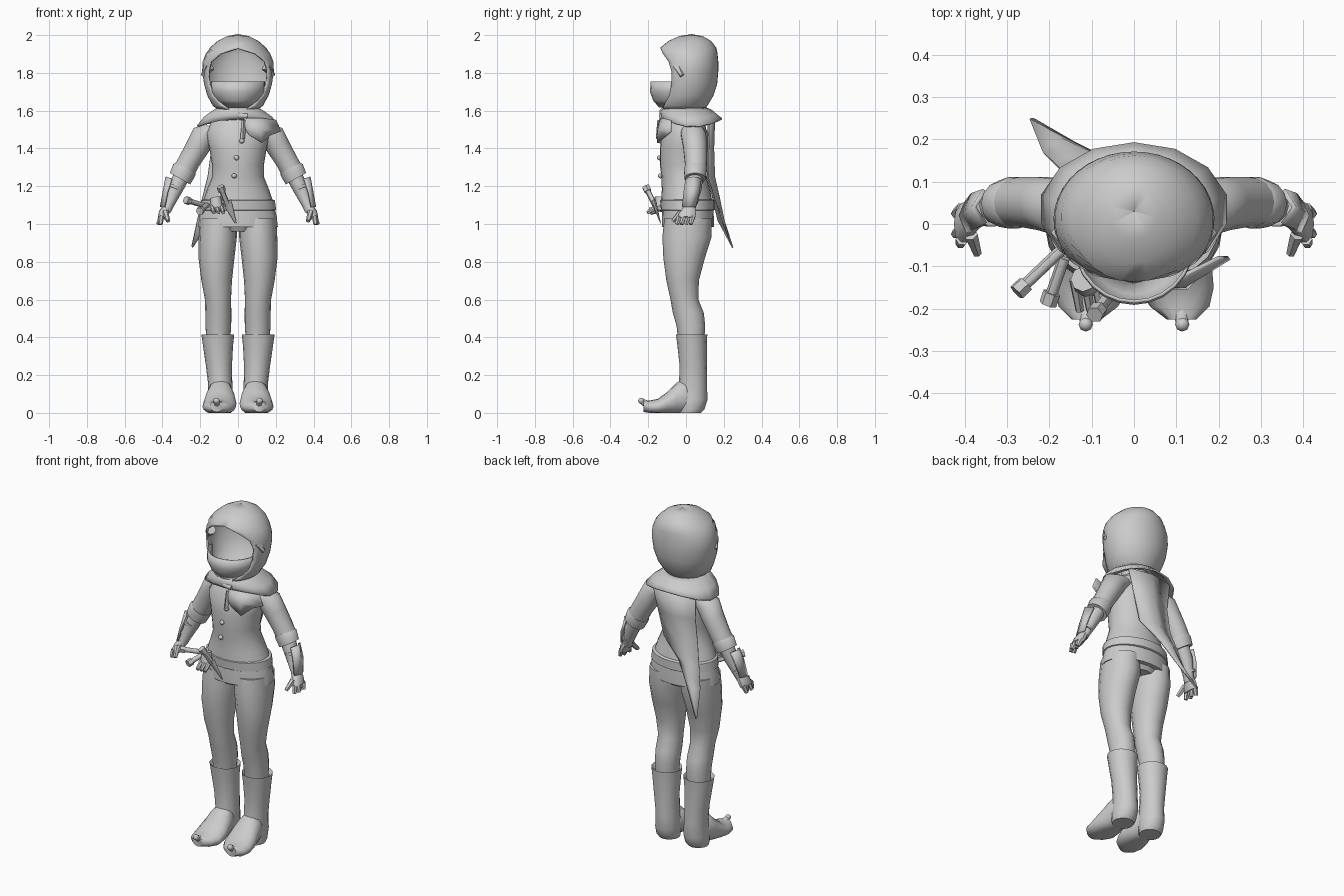
import bpy, bmesh
from math import sin, cos, pi, asin
from mathutils import Vector as V

grey = bpy.data.materials.new("plain_grey")
grey.diffuse_color = (0.6, 0.6, 0.6, 1)
X, Y, Z = V((1, 0, 0)), V((0, 1, 0)), V((0, 0, 1))


def grid(name, rows, closed=False, cap=False, mirror=False, thick=0, angle=45):
    """Skin rows of points into a surface."""
    bm = bmesh.new()
    vs = [[bm.verts.new(p) for p in r] for r in rows]
    n = len(rows[0])
    for a, b in zip(vs, vs[1:]):
        for i in range(n if closed else n - 1):
            j = (i + 1) % n
            bm.faces.new((a[i], a[j], b[j], b[i]))
    if cap:
        bm.faces.new(vs[0])
        bm.faces.new(vs[-1])
    bmesh.ops.remove_doubles(bm, verts=bm.verts, dist=0.0005)
    bmesh.ops.recalc_face_normals(bm, faces=bm.faces)
    me = bpy.data.meshes.new(name)
    bm.to_mesh(me)
    bm.free()
    me.materials.append(grey)
    ob = bpy.data.objects.new(name, me)
    bpy.context.collection.objects.link(ob)
    bpy.ops.object.select_all(action='DESELECT')
    ob.select_set(True)
    bpy.context.view_layer.objects.active = ob
    bpy.ops.object.shade_smooth_by_angle(angle=angle * pi / 180)
    if thick:
        m = ob.modifiers.new("thickness", 'SOLIDIFY')
        m.thickness, m.offset = thick, 0
    if mirror:
        ob.modifiers.new("mirror", 'MIRROR').use_clip = False
    return ob


def loft(name, rings, u=X, v=Y, n=16, floor=None, cap=True, **kw):
    """Elliptical rings (x, y, z, ru, rv) skinned into a limb."""
    rows = []
    for x, y, z, ru, rv in rings:
        r = [V((x, y, z)) + u * ru * cos(2 * pi * i / n) + v * rv * sin(2 * pi * i / n) for i in range(n)]
        if floor is not None:
            for p in r:
                p.z = max(p.z, floor)
        rows.append(r)
    return grid(name, rows, closed=True, cap=cap, **kw)


def rod(name, p, q, r0, r1, n=8, flat=1, **kw):
    p, q = V(p), V(q)
    d = (q - p).normalized()
    u = d.cross(Y).normalized()
    return loft(name, [(*p, r0, r0 * flat), (*q, r1, r1 * flat)], u, d.cross(u), n, **kw)


def ball(name, c, r, **kw):
    rings = [(c[0], c[1], c[2] + r * cos(a * pi / 6), r * sin(a * pi / 6) + 1e-3, r * sin(a * pi / 6) + 1e-3)
             for a in range(7)]
    return loft(name, rings, n=8, **kw)


def arc_shell(name, rows, n, thick):
    """Rows (z, y centre, rx, ry, start angle, end angle), angle 0 facing front."""
    pts = []
    for z, yc, rx, ry, a0, a1 in rows:
        angs = [a0 + (a1 - a0) * i / n for i in range(n + 1)]
        pts.append([(rx * sin(a), yc - ry * cos(a), z) for a in angs])
    return grid(name, pts, thick=thick, angle=60)


# Hood with an open face; the last value is the half width of the opening
hood = [(1.60, -.02, .09, .11, .03), (1.63, -.015, .13, .125, .08), (1.68, 0, .157, .14, .125),
        (1.74, .005, .175, .155, .15), (1.81, .01, .185, .156, .155), (1.86, .01, .182, .156, .14),
        (1.90, .01, .167, .152, .09), (1.93, .012, .145, .145, 0), (1.965, .02, .105, .11, 0),
        (1.99, .027, .055, .06, 0), (2.0, .03, .001, .001, 0)]
arc_shell("hood", [(z, y, rx, ry, asin(w / rx), 2 * pi - asin(w / rx)) for z, y, rx, ry, w in hood], 28, .01)
# Side folds of the hood
rod("hood_fold", (.15, -.045, 1.835), (.186, -.02, 1.785), .03, .012, n=6, mirror=True)
# Cloth mask over the lower face
arc_shell("mask", [(z, -.04, rx, ry, -1.5, 1.5) for z, rx, ry in
                   ((1.755, .14, .143), (1.70, .14, .147), (1.655, .115, .13), (1.62, .07, .10))], 12, .008)
rod("neck", (0, 0, 1.64), (0, 0, 1.5), .07, .08, n=12)

# Shoulder cape, higher at the front and back than over the shoulders
rows = []
for z, cy, rx, ry, lift in ((1.615, -.01, .10, .11, 0), (1.60, .0, .13, .135, 0),
                            (1.565, .015, .18, .15, .008), (1.515, .035, .22, .155, .04)):
    rows.append([(rx * sin(a), cy - ry * cos(a), z + lift * cos(a) ** 2)
                 for a in [2 * pi * i / 14 for i in range(14)]])
grid("shoulder_cape", rows, closed=True, thick=.01)
# Long pointed cape tail drifting to one side
grid("cape_tail", [[(.14, .12, 1.55), (0, .15, 1.55), (-.15, .12, 1.55)],
                   [(.10, .12, 1.40), (-.02, .145, 1.40), (-.14, .11, 1.40)],
                   [(.06, .12, 1.25), (-.05, .15, 1.25), (-.16, .115, 1.25)],
                   [(-.06, .15, 1.15), (-.12, .175, 1.14), (-.185, .14, 1.15)],
                   [(-.14, .19, 1.03), (-.17, .20, 1.02), (-.215, .17, 1.02)],
                   [(-.235, .245, .88), (-.24, .247, .875), (-.245, .245, .88)]], thick=.008)
# Knot and tails on the chest
grid("scarf_tails", [[(.03, -.135, 1.56), (.12, -.12, 1.56), (.20, -.08, 1.55)],
                     [(.04, -.15, 1.50), (.12, -.145, 1.50), (.225, -.08, 1.49)],
                     [(.06, -.15, 1.47), (.125, -.15, 1.43), (.17, -.10, 1.47)]], thick=.01)
rod("scarf_knot", (0, -.125, 1.575), (.05, -.13, 1.57), .018, .014)
rod("scarf_strip", (.03, -.14, 1.55), (.025, -.148, 1.45), .012, .012, n=4)

# Jacket
loft("jacket", [(0, 0, 1.59, .06, .07), (0, 0, 1.545, .14, .095), (0, -.008, 1.48, .168, .122),
                (0, -.012, 1.40, .152, .126), (0, -.015, 1.31, .137, .123), (0, -.01, 1.25, .137, .12),
                (0, 0, 1.18, .165, .128), (0, .005, 1.10, .192, .138)], n=24)
for x, y, z in ((.02, -.138, 1.44), (-.008, -.14, 1.35), (-.02, -.135, 1.255)):
    ball("jacket_button", (x, y, z), .013)

# Belt and short skirt below the jacket
loft("belt", [(0, .008, 1.13, .182, .134), (0, .008, 1.125, .195, .145),
              (0, .01, 1.075, .202, .143), (0, .01, 1.07, .19, .135)], n=24)
loft("skirt", [(0, .01, 1.10, .19, .134), (0, .01, 1.04, .205, .137), (0, .01, .985, .211, .137),
               (0, .01, .985, .19, .12)], n=24)
loft("pelvis", [(0, .01, 1.0, .19, .12), (0, .01, .96, .09, .10)])

# Legs
loft("leg", [(.105, .01, 1.03, .098, .125), (.107, .005, .93, .101, .13), (.114, -.01, .82, .095, .11),
             (.113, -.018, .70, .081, .086), (.106, -.008, .60, .069, .074), (.104, .012, .53, .069, .082),
             (.104, .026, .46, .068, .076), (.105, .028, .37, .062, .068)], mirror=True)
# Boots: shaft, foot and curled toe
loft("boot_shaft", [(.106, .03, .39, .07, .07), (.107, .03, .415, .087, .083), (.106, .032, .36, .08, .078),
                    (.101, .038, .25, .069, .072), (.094, .037, .15, .064, .074),
                    (.094, .034, .07, .068, .08), (.096, .028, .02, .066, .07), (.096, .02, 0, .06, .06)],
     mirror=True)
loft("boot_foot", [(.094, .07, .05, .05, .045), (.094, .0, .09, .067, .095), (.094, -.05, .075, .078, .085),
                   (.096, -.10, .05, .088, .06), (.1, -.15, .032, .088, .042), (.108, -.195, .03, .07, .035),
                   (.112, -.225, .035, .035, .03)], X, Z, floor=0, mirror=True)
rod("toe_curl", (.11, -.19, .035), (.113, -.235, .062), .025, .014, mirror=True)
ball("toe_tip", (.114, -.237, .064), .016, mirror=True)

# Arms: sleeve, cuff, forearm and bracer
across = V((.87, 0, .49))
loft("sleeve", [(.12, .035, 1.50, .06, .06), (.175, .04, 1.475, .068, .068), (.215, .048, 1.405, .063, .064),
                (.26, .052, 1.33, .058, .06), (.30, .05, 1.255, .06, .056), (.295, .05, 1.26, .045, .045)],
     across, n=14, mirror=True)
loft("cuff", [(.275, .05, 1.295, .059, .06), (.285, .05, 1.285, .066, .062), (.307, .048, 1.24, .062, .056),
              (.307, .048, 1.24, .045, .045)], across, n=14, mirror=True)
wrist = V((.92, 0, .39))
loft("forearm", [(.295, .048, 1.26, .044, .044), (.335, .04, 1.18, .04, .042), (.368, .025, 1.10, .028, .032),
                 (.38, .015, 1.07, .026, .032)], wrist, n=12, mirror=True)
grid("bracer", [[(.352, .08, 1.24), (.378, .04, 1.25), (.352, 0, 1.24)],
                [(.38, .07, 1.17), (.393, .033, 1.17), (.375, -.01, 1.17)],
                [(.395, .05, 1.09), (.408, .02, 1.09), (.39, -.02, 1.09)]], mirror=True, thick=.012)
for z in (1.20, 1.13):
    k = (1.24 - z) * .42
    rod("bracer_strap", (.318 + k, .035, z), (.324 + k, .033, z - .014), .047 - k * .3, .046 - k * .3,
        n=10, mirror=True)

# Hands: palm, four fingers and a thumb
loft("palm", [(.375, .018, 1.09, .024, .03), (.392, .01, 1.06, .027, .045), (.404, .0, 1.03, .023, .05)],
     wrist, n=10, mirror=True)
for i in range(4):
    y = .036 - i * .024
    rod("finger", (.406, y, 1.04), (.422 - .012 * (i % 2), y - .012, .998), .015, .011, n=6, mirror=True)
rod("thumb", (.385, -.025, 1.065), (.37, -.07, 1.015), .017, .011, n=6, mirror=True)

# Daggers and pouch hanging on the belt
for p, q in (((-.27, -.155, 1.125), (-.17, -.06, 1.095)), ((-.20, -.18, 1.07), (-.165, -.08, 1.10)),
             ((-.09, -.21, 1.19), (-.055, -.165, 1.10))):
    d = (V(q) - V(p)).normalized()
    rod("dagger_grip", p, q, .014, .014)
    rod("dagger_pommel", V(p) - d * .01, V(p) + d * .02, .021, .021, n=6)
rod("dagger_blade", (-.06, -.17, 1.12), (-.012, -.135, 1.005), .026, .004, n=6, flat=.5)
rod("belt_pouch", (-.12, -.13, 1.14), (-.11, -.14, 1.07), .03, .035)
for x in (-.14, -.115, -.09):
    rod("pouch_tool", (x, -.13, 1.10), (x + .012, -.205, 1.06), .014, .010, n=6)
